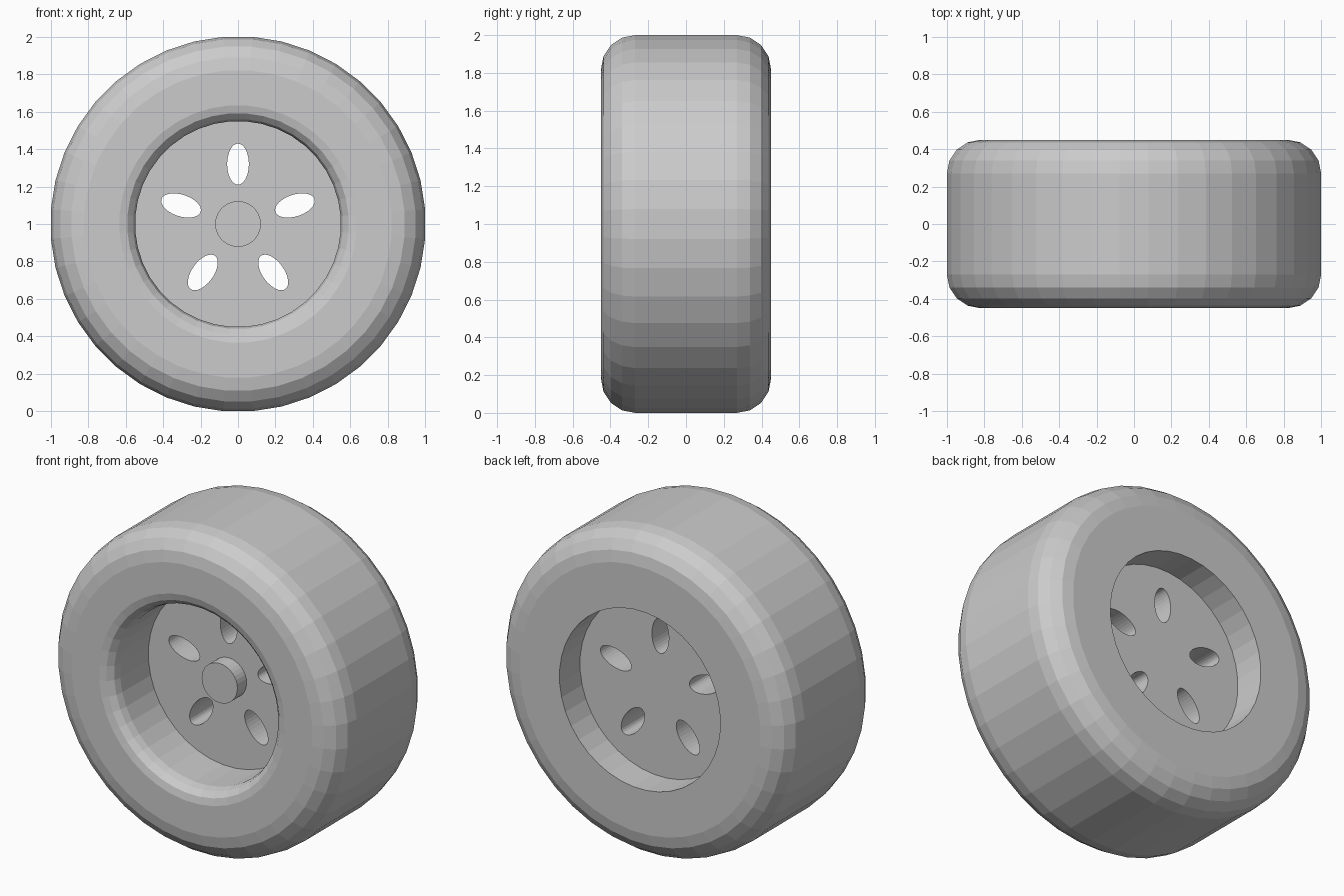
import bpy
import bmesh
from math import sin, cos, pi, tau, radians
from mathutils import Matrix, Vector

cube = bpy.data.objects.get("Cube")
if cube:
    bpy.data.objects.remove(cube)

SEGMENTS = 40
HALF_STEP = pi / SEGMENTS
HALF_WIDTH = 0.45
HOLE_RADIUS = 0.55
PLATE_FRONT, PLATE_BACK = -0.09, 0.25
CENTRE = Vector((0, 0, 1))

grey = bpy.data.materials.new("light_grey")
grey.use_nodes = True
grey.diffuse_color = (0.6, 0.6, 0.6, 1)
grey.node_tree.nodes["Principled BSDF"].inputs["Base Color"].default_value = grey.diffuse_color


def add_object(name, mesh):
    mesh.materials.clear()
    mesh.materials.append(grey)
    mesh.shade_flat()
    obj = bpy.data.objects.new(name, mesh)
    bpy.context.collection.objects.link(obj)
    return obj


def mesh_from(bm, name):
    bmesh.ops.recalc_face_normals(bm, faces=bm.faces)
    mesh = bpy.data.meshes.new(name)
    bm.to_mesh(mesh)
    bm.free()
    return mesh


def fillet(r, y, radius, start, steps):
    """Quarter-round profile points (radius, depth) about a centre."""
    angles = [start + pi / 2 * i / steps for i in range(steps + 1)]
    return [(r + radius * cos(a), y + radius * sin(a)) for a in angles]


# Tyre: closed cross-section with rounded shoulders and a rounded front lip
outer = 1 / cos(HALF_STEP)
shoulder, lip = 0.18, 0.085
profile = fillet(HOLE_RADIUS + lip, -HALF_WIDTH + lip, lip, pi, 3)
profile += fillet(outer - shoulder, -HALF_WIDTH + shoulder, shoulder, -pi / 2, 4)
profile += fillet(outer - shoulder, HALF_WIDTH - shoulder, shoulder, 0, 4)
profile.append((HOLE_RADIUS, HALF_WIDTH))

bm = bmesh.new()
verts = [bm.verts.new((r * cos(HALF_STEP), y, r * sin(HALF_STEP))) for r, y in profile]
edges = [bm.edges.new((v, verts[i - 1])) for i, v in enumerate(verts)]
bmesh.ops.spin(bm, geom=verts + edges, cent=(0, 0, 0), axis=(0, 1, 0),
               angle=tau, steps=SEGMENTS)
bmesh.ops.remove_doubles(bm, verts=bm.verts, dist=0.0005)
add_object("tyre", mesh_from(bm, "tyre")).location = CENTRE


# Wheel plate: filled outline with five oval slots
def add_loop(curve, points):
    spline = curve.splines.new("POLY")
    spline.points.add(len(points) - 1)
    for p, (x, y) in zip(spline.points, points):
        p.co = (x, y, 0, 1)
    spline.use_cyclic_u = True
    spline.use_smooth = False


curve = bpy.data.curves.new("plate_outline", "CURVE")
curve.dimensions = "2D"
curve.fill_mode = "BOTH"
curve.extrude = (PLATE_BACK - PLATE_FRONT) / 2
plate_radius = HOLE_RADIUS + 0.005
add_loop(curve, [(plate_radius * cos(HALF_STEP + tau * i / SEGMENTS),
                  plate_radius * sin(HALF_STEP + tau * i / SEGMENTS))
                 for i in range(SEGMENTS)])
for k in range(5):
    turn = Matrix.Rotation(pi / 2 + tau * k / 5, 2)
    oval = [turn @ Vector((0.32 + 0.11 * cos(tau * i / 32), 0.058 * sin(tau * i / 32)))
            for i in range(32)]
    add_loop(curve, oval)

outline = bpy.data.objects.new("plate_outline", curve)
bpy.context.collection.objects.link(outline)
depsgraph = bpy.context.evaluated_depsgraph_get()
plate_mesh = bpy.data.meshes.new_from_object(outline.evaluated_get(depsgraph))
bpy.data.objects.remove(outline)
plate = add_object("wheel_plate", plate_mesh)
plate.rotation_euler.x = radians(90)
plate.location = CENTRE + Vector((0, (PLATE_FRONT + PLATE_BACK) / 2, 0))

# Hub cap: short cylinder standing out from the front of the plate
hub_front, hub_back = -0.18, PLATE_FRONT + 0.02
bm = bmesh.new()
bmesh.ops.create_cone(bm, cap_ends=True, segments=32, radius1=0.122, radius2=0.122,
                      depth=hub_back - hub_front,
                      matrix=Matrix.Rotation(radians(90), 4, "X"))
hub = add_object("hub_cap", mesh_from(bm, "hub_cap"))
hub.location = CENTRE + Vector((0, (hub_front + hub_back) / 2, 0))
